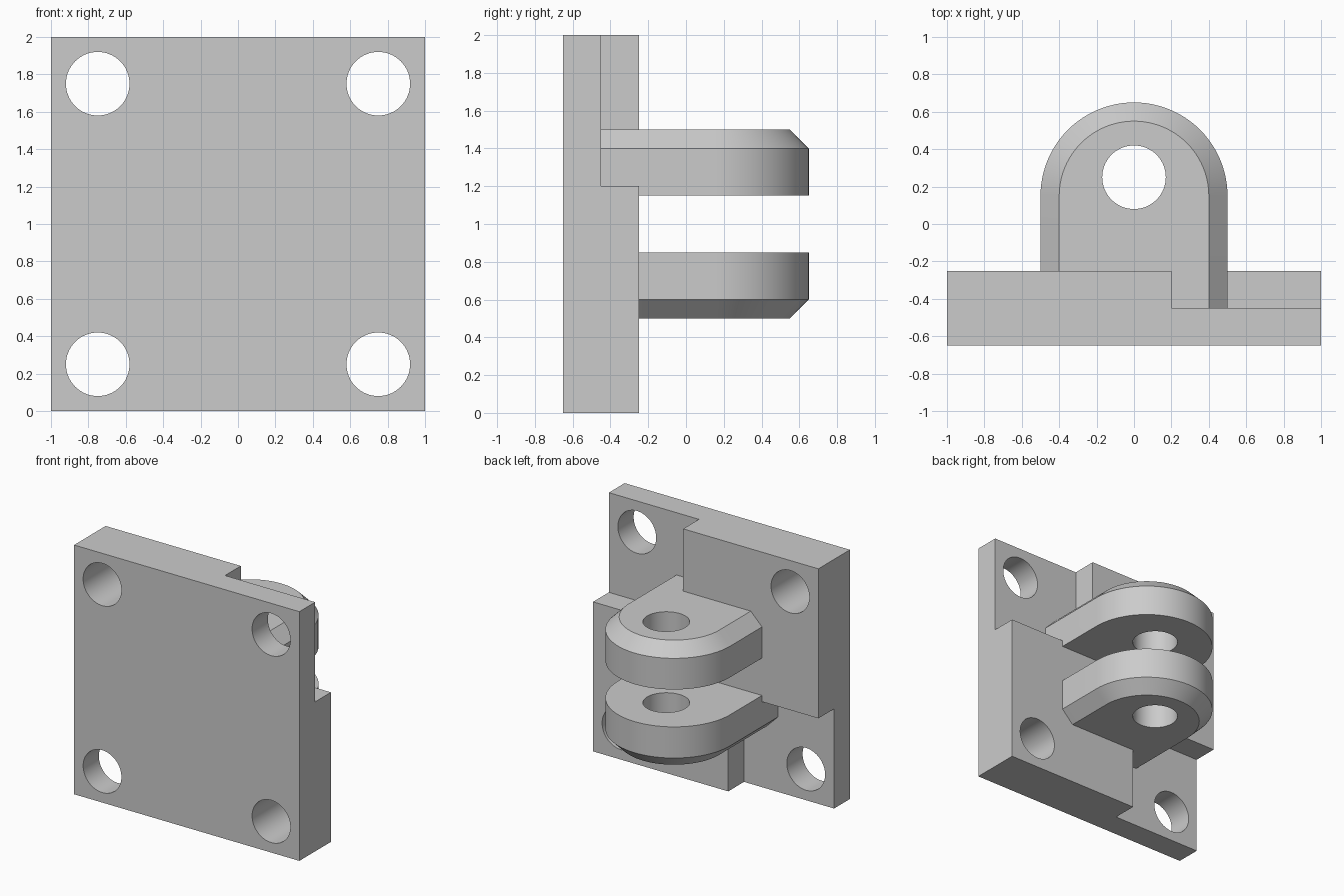
import bpy
import bmesh
from math import cos, sin, pi, radians
from mathutils import Matrix, Vector

if "Cube" in bpy.data.objects:
    bpy.data.objects.remove(bpy.data.objects["Cube"], do_unlink=True)

grey = bpy.data.materials.new("plain_grey")
grey.use_nodes = True
grey.diffuse_color = (0.6, 0.6, 0.6, 1)
grey.node_tree.nodes["Principled BSDF"].inputs["Base Color"].default_value = grey.diffuse_color


def finish(name, bm):
    bmesh.ops.recalc_face_normals(bm, faces=bm.faces)
    mesh = bpy.data.meshes.new(name)
    bm.to_mesh(mesh)
    bm.free()
    mesh.materials.append(grey)
    obj = bpy.data.objects.new(name, mesh)
    bpy.context.collection.objects.link(obj)
    return obj


def box(name, low, high):
    low, high = Vector(low), Vector(high)
    bm = bmesh.new()
    bmesh.ops.create_cube(bm, size=1, matrix=Matrix.Translation((low + high) / 2)
                          @ Matrix.Diagonal((high - low).to_4d()))
    return finish(name, bm)


def cylinder(name, centre, radius, depth, tilt=0):
    bm = bmesh.new()
    bmesh.ops.create_cone(bm, cap_ends=True, segments=64, radius1=radius, radius2=radius, depth=depth,
                          matrix=Matrix.Translation(centre) @ Matrix.Rotation(tilt, 4, 'X'))
    return finish(name, bm)


def lug(name, z_inner, z_edge, z_outer):
    """Round-ended ear with a chamfer around its outer face."""
    bm = bmesh.new()
    rings = []
    for z, inset in ((z_inner, 0), (z_edge, 0), (z_outer, 0.1)):
        r = 0.5 - inset
        outline = [(r, -0.55)]
        outline += [(r * cos(pi * i / 48), 0.15 + r * sin(pi * i / 48)) for i in range(49)]
        outline += [(-r, -0.55)]
        rings.append([bm.verts.new((x, y, z)) for x, y in outline])
    for a, b in zip(rings, rings[1:]):
        for i in range(len(a)):
            j = (i + 1) % len(a)
            bm.faces.new((a[i], a[j], b[j], b[i]))
    bm.faces.new(rings[0])
    bm.faces.new(rings[-1])
    return finish(name, bm)


def combine(target, tool, operation):
    tool.hide_render = True
    mod = target.modifiers.new(tool.name, 'BOOLEAN')
    mod.object, mod.operation, mod.solver = tool, operation, 'EXACT'
    bpy.context.view_layer.objects.active = target
    bpy.ops.object.modifier_apply(modifier=mod.name)
    bpy.data.objects.remove(tool, do_unlink=True)


# Mounting plate with two diagonally opposite corner recesses
bracket = box("clevis_bracket", (-1, -0.65, 0), (1, -0.25, 2))
combine(bracket, box("upper_recess", (0.2, -0.45, 1.2), (1.2, 0, 2.2)), 'DIFFERENCE')
combine(bracket, box("lower_recess", (-1.2, -0.45, -0.2), (-0.2, 0, 0.8)), 'DIFFERENCE')

# Pair of ears
combine(bracket, lug("upper_lug", 1.15, 1.4, 1.5), 'UNION')
combine(bracket, lug("lower_lug", 0.85, 0.6, 0.5), 'UNION')

# Pin hole through both ears
combine(bracket, cylinder("pin_hole", (0, 0.25, 1), 0.17, 1.4), 'DIFFERENCE')

# Bolt holes in the plate corners
for x in (-0.75, 0.75):
    for z in (0.25, 1.75):
        combine(bracket, cylinder("bolt_hole", (x, -0.45, z), 0.17, 0.8, radians(90)), 'DIFFERENCE')

# Smooth curves, crisp edges
bpy.ops.object.select_all(action='DESELECT')
bracket.select_set(True)
bpy.context.view_layer.objects.active = bracket
bpy.ops.object.shade_smooth_by_angle(angle=radians(30))
